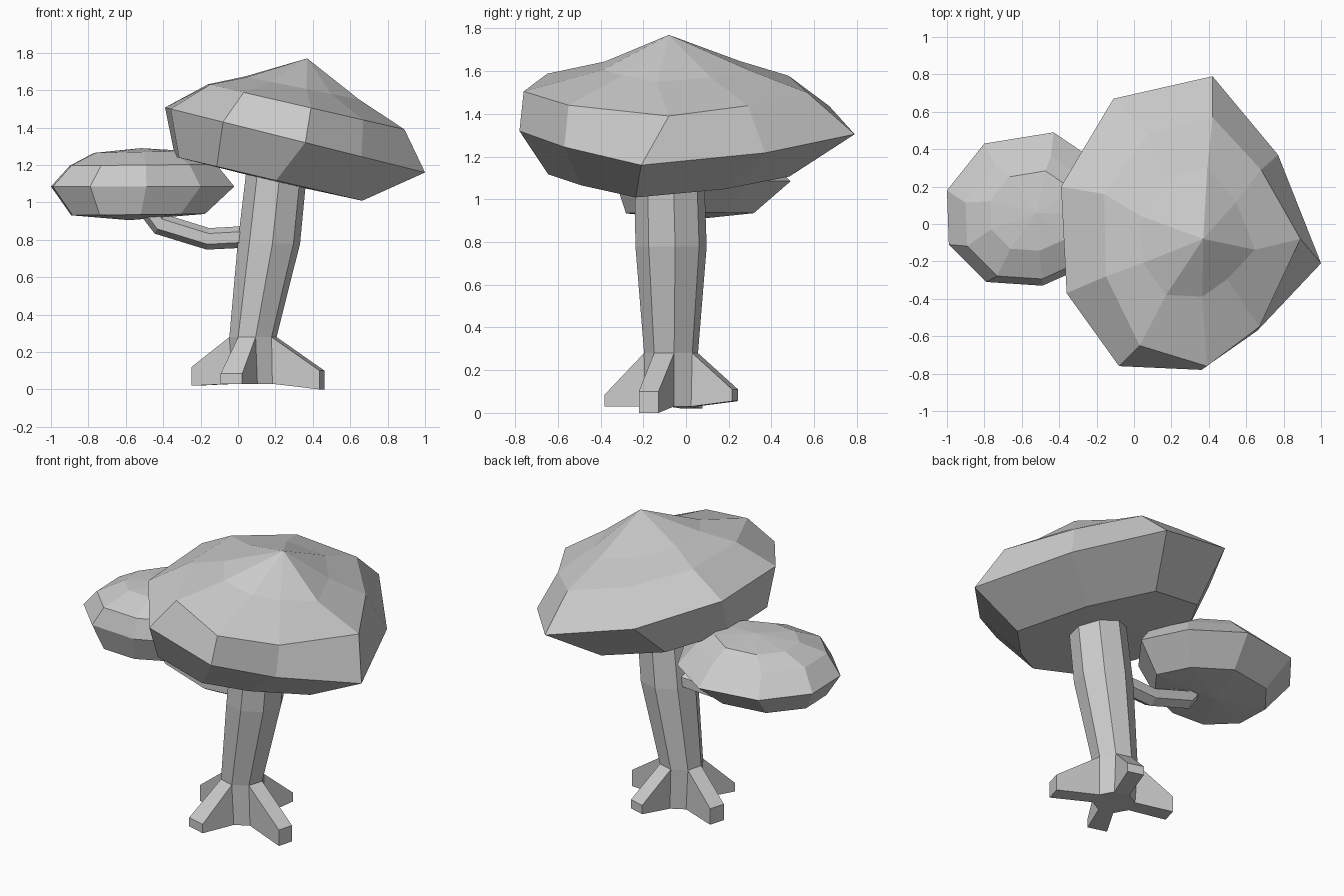
import bpy, bmesh
from math import cos, sin, radians
from mathutils import Vector

if "Cube" in bpy.data.objects:
    bpy.data.objects.remove(bpy.data.objects["Cube"])


def loft(bm, rings, apex=None, base=None):
    """Skin a stack of equal-count rings; close ends with fans or flat caps."""
    loops = [[bm.verts.new(p) for p in r] for r in rings]
    n = len(loops[0])
    sides = []
    for a, b in zip(loops, loops[1:]):
        sides.append([bm.faces.new((a[i], a[(i + 1) % n], b[(i + 1) % n], b[i])) for i in range(n)])
    for loop, tip in ((loops[0], base), (loops[-1], apex)):
        if tip:
            t = bm.verts.new(tip)
            for i in range(n):
                bm.faces.new((loop[i], loop[(i + 1) % n], t))
        else:
            bm.faces.new(loop)
    return sides


def finish(bm, name):
    bmesh.ops.recalc_face_normals(bm, faces=bm.faces[:])
    me = bpy.data.meshes.new(name)
    bm.to_mesh(me)
    bm.free()
    bpy.context.collection.objects.link(bpy.data.objects.new(name, me))


def layer(outline, pull, px, py, z, slope):
    """Outline pulled toward a pivot and laid on a plane tilted along x."""
    ring = []
    for x, y in outline:
        x, y = x + (px - x) * pull, y + (py - y) * pull
        ring.append((x, y, z + slope * x))
    return ring


def canopy(name, rings, apex, base):
    bm = bmesh.new()
    loft(bm, rings, apex, base)
    finish(bm, name)


# Trunk: leaning eight-sided column
bm = bmesh.new()
rings = []
for x, y, z, r in ((.09, -.07, .03, .12), (.08, -.07, .28, .127),
                   (.165, -.07, .78, .168), (.21, -.08, 1.2, .163)):
    angles = [radians(-38.5 + 45 * i) for i in range(8)]
    rings.append([(x + r * cos(a), y + r * sin(a), z) for a in angles])
sides = loft(bm, rings)

# Roots: alternate base faces pulled out to blunt tips
tips = ((0, .45, -.175, 0, .10, .048), (2, .18, .23, .055, .11, .05),
        (4, -.235, .03, .02, .12, .05), (6, -.035, -.365, .03, .085, .06))
bmesh.ops.recalc_face_normals(bm, faces=bm.faces[:])
for i, x, y, low, high, half in tips:
    face = bmesh.ops.extrude_discrete_faces(bm, faces=[sides[0][i]])["faces"][0]
    mid = face.calc_center_median()
    a = radians(-16 + 45 * i)
    side = Vector((-sin(a), cos(a), 0))
    for v in face.verts:
        s = half if (v.co - mid).dot(side) > 0 else -half
        v.co = Vector((x, y, high if v.co.z > .15 else low)) + side * s
finish(bm, "trunk_with_roots")

# Side branch: six-sided tube bending up into the small canopy
path = [Vector((x, -.05, z)) for x, z in ((.12, .82), (-.16, .805), (-.42, .885), (-.47, .96))]
rings = []
for i, p in enumerate(path):
    t = (path[min(i + 1, 3)] - path[max(i - 1, 0)]).normalized()
    u = Vector((0, 1, 0))
    w = t.cross(u)
    rings.append([p + (u * cos(radians(60 * k + 30)) + w * sin(radians(60 * k + 30))) * .058
                  for k in range(6)])
bm = bmesh.new()
loft(bm, rings)
finish(bm, "branch")

# Large tilted canopy: wide rim, irregular shoulder, peak
rim = [(1, -.21), (.77, .37), (.42, .79), (-.11, .67), (-.39, .2),
       (-.36, -.37), (-.08, -.76), (.36, -.78), (.66, -.57)]
shoulder = [(.89, -.08), (.68, .29), (.42, .57), (.07, .48), (-.16, .16),
            (-.15, -.28), (.03, -.65), (.39, -.76), (.67, -.55)]
canopy("large_canopy",
       [layer(rim, .28, -.2, -.3, 1.165, -.235), layer(rim, 0, 0, 0, 1.41, -.25),
        layer(shoulder, 0, 0, 0, 1.595, -.23), layer(rim, .56, .37, -.08, 1.68, -.2)],
       (.37, -.08, 1.77), (.2, -.05, 1.11))

# Small canopy on the branch
rim = [(-.02, .04), (-.15, .3), (-.43, .49), (-.8, .43), (-1, .18),
       (-.99, -.11), (-.79, -.31), (-.49, -.33), (-.2, -.2)]
canopy("small_canopy",
       [layer(rim, .27, -.6, -.15, .94, .01), layer(rim, 0, 0, 0, 1.085, 0),
        layer(rim, .2, -.5, -.15, 1.205, .01), layer(rim, .48, -.52, .06, 1.28, .02)],
       (-.52, .06, 1.29), (-.58, .03, .905))
